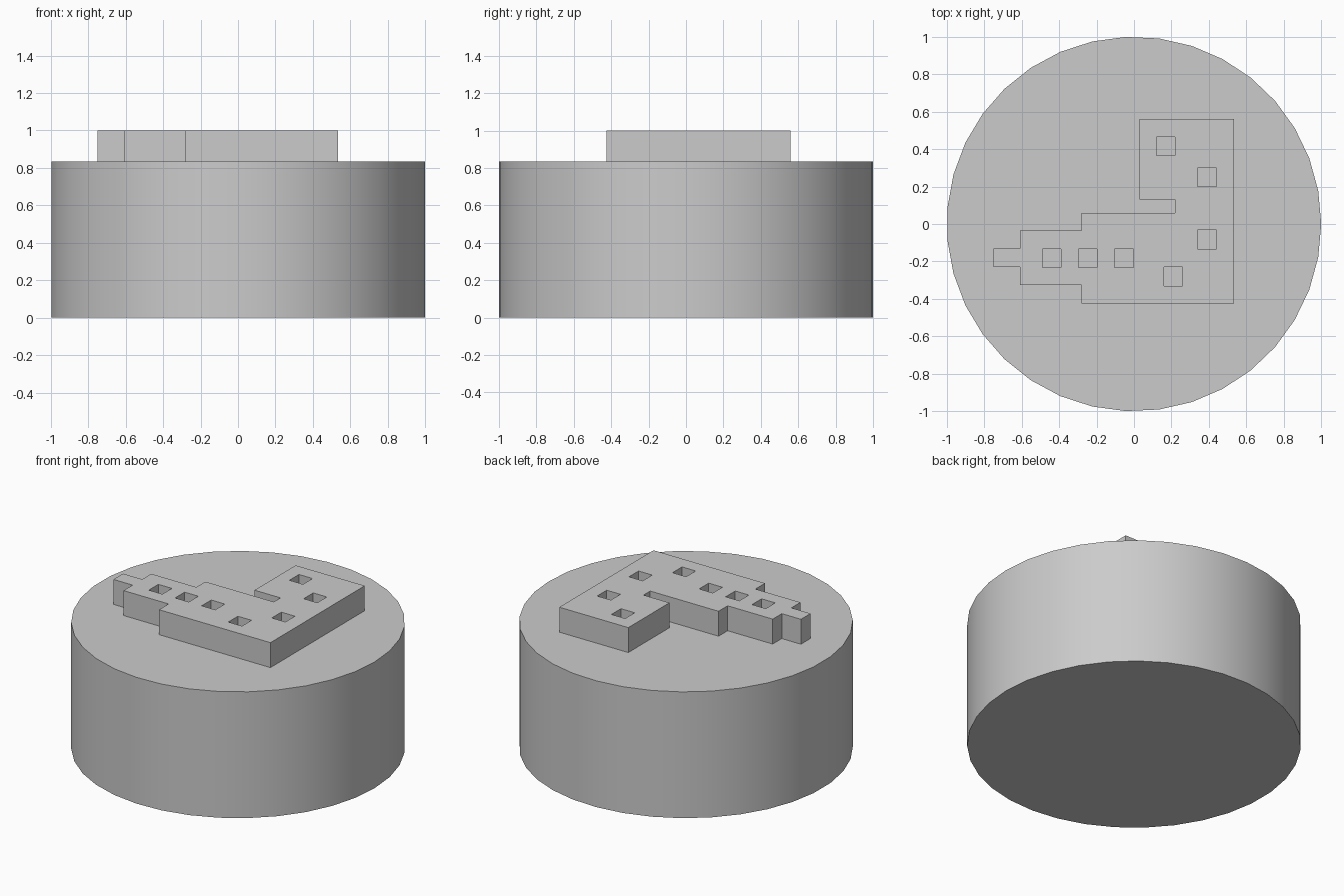
import bpy
import bmesh
import math

default = bpy.data.objects.get("Cube")
if default:
    bpy.data.objects.remove(default, do_unlink=True)

BASE_TOP, PLATE_TOP = 0.835, 1.0

# Single plain grey
grey = bpy.data.materials.new("plain_grey")
grey.use_nodes = True
colour = (0.6, 0.6, 0.6, 1)
grey.diffuse_color = colour
grey.node_tree.nodes["Principled BSDF"].inputs["Base Color"].default_value = colour


def prism(name, outline, z0, z1):
    """Extrude a closed 2D outline from z0 to z1."""
    bm = bmesh.new()
    face = bm.faces.new([bm.verts.new((x, y, z0)) for x, y in outline])
    top = bmesh.ops.extrude_face_region(bm, geom=[face])["geom"]
    bmesh.ops.translate(bm, vec=(0, 0, z1 - z0),
                        verts=[v for v in top if isinstance(v, bmesh.types.BMVert)])
    bmesh.ops.recalc_face_normals(bm, faces=bm.faces)
    mesh = bpy.data.meshes.new(name)
    bm.to_mesh(mesh)
    bm.free()
    mesh.materials.append(grey)
    obj = bpy.data.objects.new(name, mesh)
    bpy.context.collection.objects.link(obj)
    return obj


# Round base
SIDES = 35
circle = [(math.cos(math.tau * i / SIDES), math.sin(math.tau * i / SIDES))
          for i in range(SIDES)]
base = prism("round_base", circle, 0, BASE_TOP)
bpy.ops.object.select_all(action='DESELECT')
base.select_set(True)
bpy.context.view_layer.objects.active = base
bpy.ops.object.shade_smooth_by_angle(angle=math.radians(30))

# Raised stepped plate
plate = prism("raised_plate", [
    (0.03, 0.56), (0.535, 0.56), (0.535, -0.425), (-0.28, -0.425),
    (-0.28, -0.325), (-0.61, -0.325), (-0.61, -0.23), (-0.75, -0.23),
    (-0.75, -0.13), (-0.61, -0.13), (-0.61, -0.035), (-0.28, -0.035),
    (-0.28, 0.06), (0.22, 0.06), (0.22, 0.13), (0.03, 0.13),
], BASE_TOP, PLATE_TOP)

# Square holes through the plate
holes = [(0.17, 0.415), (0.39, 0.25), (0.39, -0.083), (0.21, -0.28),
         (-0.053, -0.183), (-0.247, -0.183), (-0.44, -0.183)]
HALF = 0.05
for i, (x, y) in enumerate(holes):
    square = [(x + sx * HALF, y + sy * HALF)
              for sx, sy in ((-1, -1), (1, -1), (1, 1), (-1, 1))]
    cutter = prism(f"hole_cutter_{i + 1}", square, BASE_TOP - 0.1, PLATE_TOP + 0.1)
    cutter.hide_render = True
    cutter.hide_set(True)
    cut = plate.modifiers.new(f"hole_{i + 1}", 'BOOLEAN')
    cut.operation = 'DIFFERENCE'
    cut.solver = 'EXACT'
    cut.object = cutter
